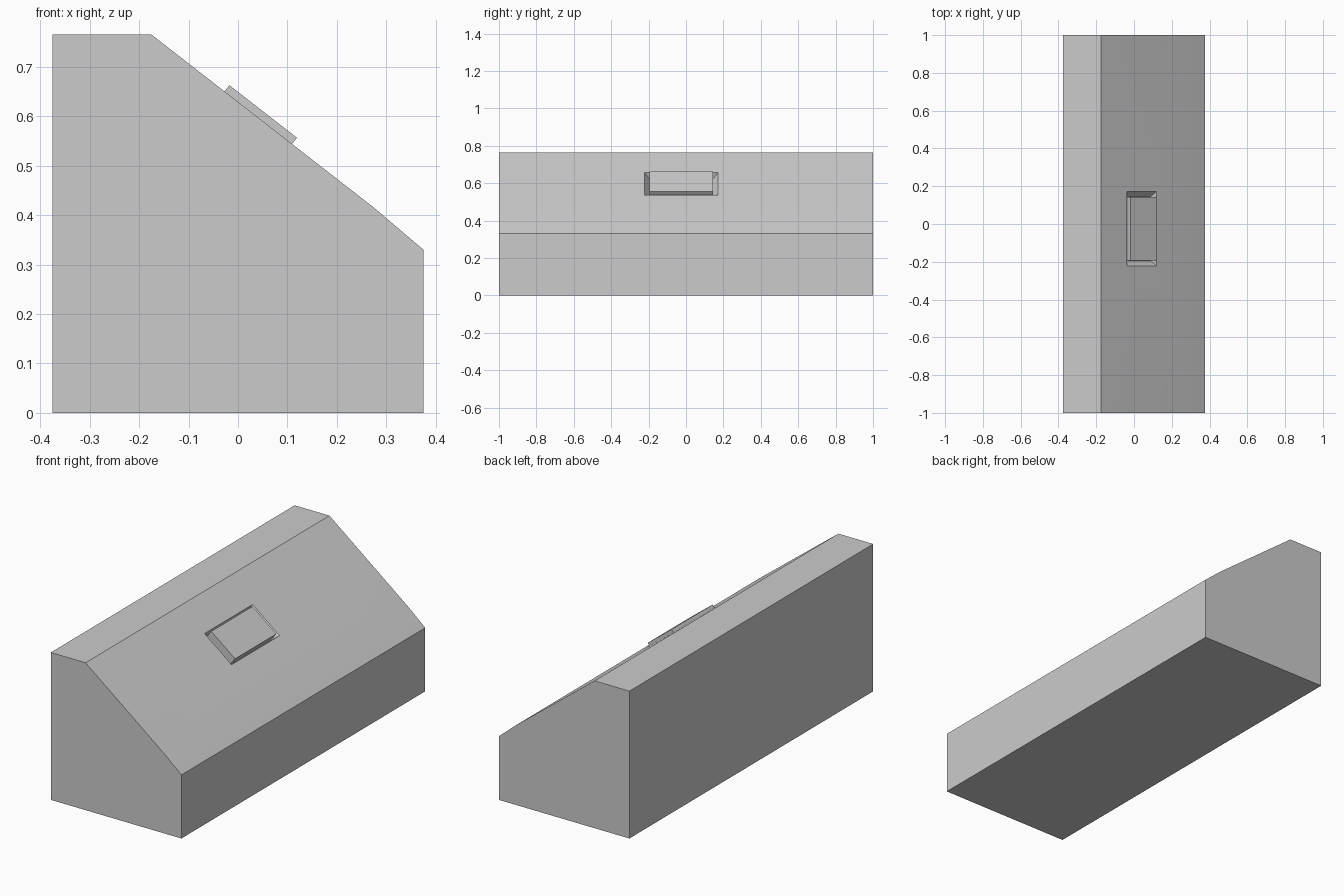
import bpy, bmesh, math

if "Cube" in bpy.data.objects:
    bpy.data.objects.remove(bpy.data.objects["Cube"])

SLOPE_TOP = (-0.175, 0.765)
SLOPE_END = (0.275, 0.415)
TILT = math.atan2(SLOPE_TOP[1] - SLOPE_END[1], SLOPE_END[0] - SLOPE_TOP[0])


def make_object(name, bm):
    bmesh.ops.recalc_face_normals(bm, faces=bm.faces)
    mesh = bpy.data.meshes.new(name)
    bm.to_mesh(mesh)
    bm.free()
    obj = bpy.data.objects.new(name, mesh)
    bpy.context.collection.objects.link(obj)
    return obj


def tapered_box(name, low, high, z_low, z_high):
    """Box on the slope; low/high are half sizes (down slope, along y)."""
    bm = bmesh.new()
    bmesh.ops.create_cube(bm, size=2)
    for v in bm.verts:
        half, z = (high, z_high) if v.co.z > 0 else (low, z_low)
        v.co = (v.co.x * half[0], v.co.y * half[1], z)
    obj = make_object(name, bm)
    x = 0.041
    obj.location = (x, -0.025, SLOPE_TOP[1] - (x - SLOPE_TOP[0]) * math.tan(TILT))
    obj.rotation_euler.y = TILT
    return obj


# Desk body: side profile extruded along y
profile = [(-0.375, 0), (0.375, 0), (0.375, 0.33), SLOPE_END, SLOPE_TOP, (-0.375, 0.765)]
bm = bmesh.new()
face = bm.faces.new([bm.verts.new((x, -1, z)) for x, z in profile])
ext = bmesh.ops.extrude_face_region(bm, geom=[face])
bmesh.ops.translate(bm, vec=(0, 2, 0),
                    verts=[g for g in ext["geom"] if isinstance(g, bmesh.types.BMVert)])
body = make_object("console_body", bm)

# Tapered recess sunk into the slope
cutter = tapered_box("recess_cutter", (0.0875, 0.170), (0.1085, 0.224), -0.035, 0.035)
cutter.hide_render = True
cut = body.modifiers.new("recess", 'BOOLEAN')
cut.operation = 'DIFFERENCE'
cut.solver = 'EXACT'
cut.object = cutter
bpy.context.view_layer.objects.active = body
body.select_set(True)
bpy.ops.object.modifier_apply(modifier="recess")
bpy.data.objects.remove(cutter)
bpy.ops.object.shade_smooth_by_angle(angle=math.radians(30))

# Push panel standing proud of the recess
tapered_box("push_panel", (0.0865, 0.169), (0.0865, 0.169), -0.036, 0.016)
